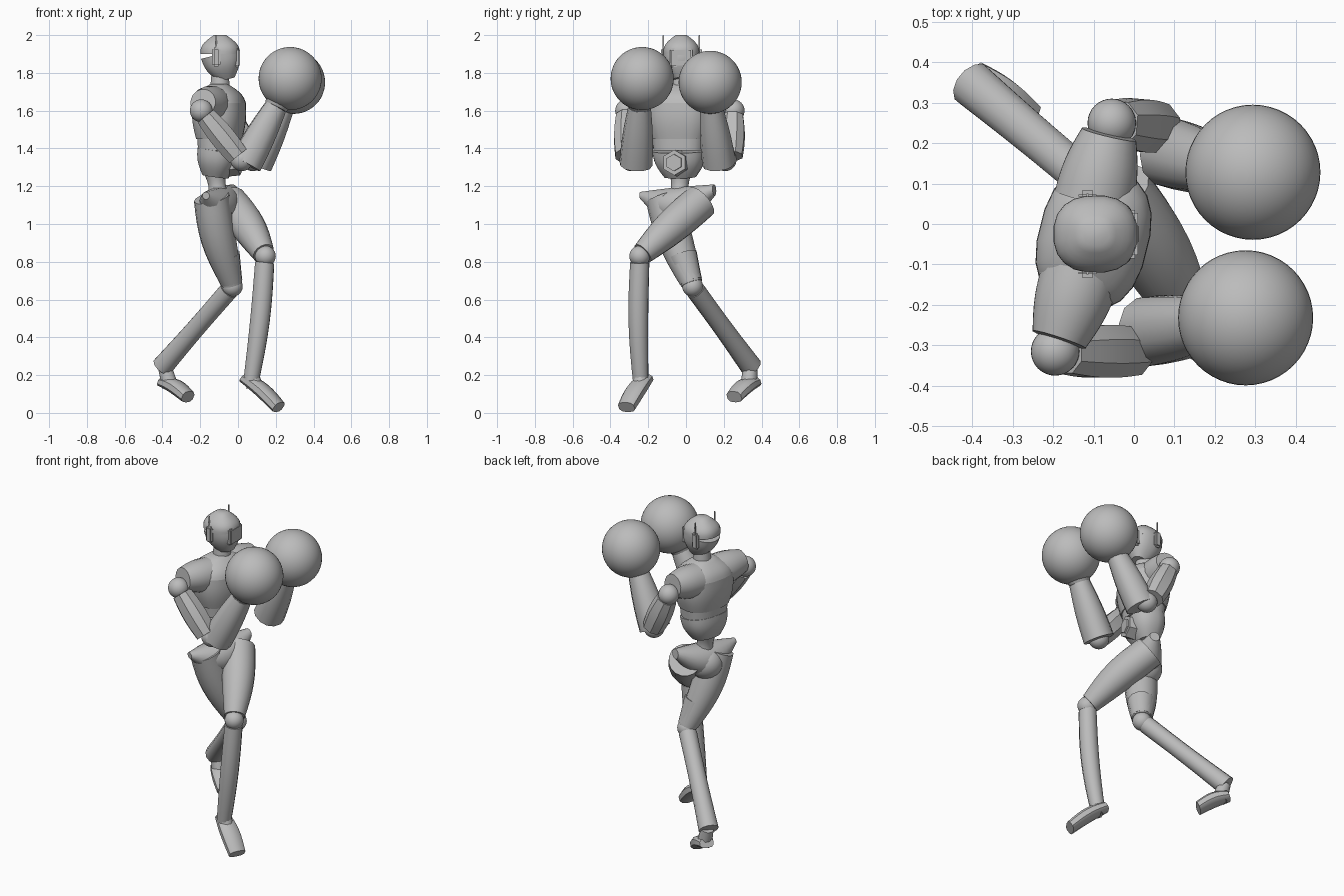
import bpy
import bmesh
from math import cos, sin, pi, copysign
from mathutils import Vector

default_cube = bpy.data.objects.get("Cube")
if default_cube:
    bpy.data.objects.remove(default_cube, do_unlink=True)

grey = bpy.data.materials.new("plain_grey")
grey.use_nodes = True
colour = (.5, .5, .5, 1)
grey.diffuse_color = colour
grey.node_tree.nodes["Principled BSDF"].inputs["Base Color"].default_value = colour

parts = []
up = Vector((0, 0, 1))
across = Vector((0, 1, 0))
chest_side = Vector((.25, 1, 0)).normalized()
chest_front = chest_side.cross(up)


def finish(name, bm):
    """Turn a bmesh into a named part."""
    bmesh.ops.recalc_face_normals(bm, faces=bm.faces)
    mesh = bpy.data.meshes.new(name)
    bm.to_mesh(mesh)
    bm.free()
    mesh.materials.append(grey)
    part = bpy.data.objects.new(name, mesh)
    bpy.context.collection.objects.link(part)
    parts.append(part)


def tube(name, start, end, start_radius, end_radius, bulge=0, depth=1,
         bow=(0, 0, 0), side=None, sides=16, box=1, steps=8):
    """Tapered limb whose middle swells by bulge and shifts by bow."""
    start, end, bow = Vector(start), Vector(end), Vector(bow)
    axis = (end - start).normalized()
    u = side or up.cross(axis)
    u = (u - axis * u.dot(axis)).normalized()
    v = axis.cross(u) * depth
    bm = bmesh.new()
    loops = []
    for step in range(steps + 1):
        t = step / steps
        swell = sin(pi * t)
        centre = start.lerp(end, t) + bow * swell
        radius = start_radius + (end_radius - start_radius) * t + bulge * swell
        loop = []
        for k in range(sides):
            angle = 2 * pi * (k + .5) / sides
            c, s = cos(angle), sin(angle)
            offset = u * copysign(abs(c) ** box, c) + v * copysign(abs(s) ** box, s)
            loop.append(bm.verts.new(centre + offset * radius))
        loops.append(loop)
    for low, high in zip(loops, loops[1:]):
        for k in range(sides):
            j = (k + 1) % sides
            bm.faces.new((low[k], low[j], high[j], high[k]))
    bm.faces.new(loops[0])
    bm.faces.new(loops[-1])
    finish(name, bm)


def ball(name, centre, radius, stretch=(1, 1, 1), detail=16):
    bm = bmesh.new()
    bmesh.ops.create_uvsphere(bm, u_segments=detail * 2, v_segments=detail, radius=radius)
    bmesh.ops.scale(bm, verts=bm.verts, vec=stretch)
    bmesh.ops.translate(bm, verts=bm.verts, vec=centre)
    finish(name, bm)


def plate(name, centre, size, bevel):
    bm = bmesh.new()
    bmesh.ops.create_cube(bm, size=1)
    bmesh.ops.scale(bm, verts=bm.verts, vec=size)
    bmesh.ops.translate(bm, verts=bm.verts, vec=centre)
    bmesh.ops.bevel(bm, geom=bm.edges[:], offset=bevel, segments=2, affect='EDGES')
    finish(name, bm)


def arm(label, chest, shoulder, elbow, cuff, wrist, glove):
    """Sleeve, shoulder ball, upper arm, flared forearm and round glove."""
    chest, shoulder, elbow, cuff, wrist, glove = map(
        Vector, (chest, shoulder, elbow, cuff, wrist, glove))
    sleeve_end = shoulder.lerp(chest, .15) + up * .04
    tube(label + "_sleeve", chest, sleeve_end, .1, .07, bulge=.008)
    ball(label + "_shoulder_joint", shoulder, .06)
    tube(label + "_upper_arm", shoulder.lerp(elbow, .12), elbow, .058, .062,
         bulge=.01, sides=8, box=.9)
    ball(label + "_elbow_joint", elbow.lerp(cuff, .5), .06)
    tube(label + "_forearm", cuff, wrist, .088, .06, bulge=.006, sides=12, box=.9)
    tube(label + "_glove_cuff", wrist, wrist.lerp(glove, .4), .06, .09)
    ball(label + "_glove", glove, .167, detail=24)


def leg(label, hip, knee, ankle, heel, toe, ankle_radius, thigh_bow, shin_bow, calf):
    """Full thigh, ball knee, slim shin with a heel spur, and a flat boxy foot."""
    hip, knee, ankle, heel, toe = map(Vector, (hip, knee, ankle, heel, toe))
    tube(label + "_thigh", hip, knee.lerp(hip, .05), .095, .06, bulge=.015, bow=thigh_bow)
    ball(label + "_knee", knee, .055)
    tube(label + "_shin", knee.lerp(ankle, .05), ankle, .052, ankle_radius,
         bulge=calf, bow=shin_bow, sides=12)
    instep = heel.lerp(toe, .3)
    tube(label + "_ankle", ankle.lerp(instep, .3) + up * .03, instep, .038, .045,
         sides=10)
    tube(label + "_foot", heel, toe, .042, .05, bulge=.01, depth=.65,
         bow=up * .015, sides=10, box=.75)


# Head, neck and headset
head = Vector((-.095, -.025, 1.9))
head_style = dict(depth=1.09, side=across, sides=20, box=.85)
tube("skull", head, head + up * .1, .096, .03, bulge=.022, **head_style)
tube("jaw", head, head + Vector((.035, 0, -.135)), .096, .04, bulge=.015, **head_style)
plate("face_shield", head + Vector((.08, 0, -.02)), (.05, .12, .1), .008)
tube("neck", head - up * .2, head - up * .07, .055, .043, side=across)
for label, direction in (("left", 1), ("right", -1)):
    ear = head + Vector((-.02, direction * .096, -.015))
    plate(label + "_earpiece", ear, (.045, .025, .1), .01)
    plate(label + "_antenna", ear + up * .07, (.008, .008, .09), .002)

# Torso, turned a little to the side and stacked in bands
middle = Vector((-.1, -.035, 1.39))
bust = middle + up * .06
collar = middle + up * .25
torso_style = dict(depth=.77, side=chest_side, sides=20, box=.8)
tube("abdomen", middle - up * .14 - chest_front * .02, middle, .085, .142,
     bulge=.015, **torso_style)
tube("rib_band", middle, bust, .137, .143, **torso_style)
tube("chest", bust, collar, .15, .175, bulge=.012, **torso_style)
tube("shoulder_yoke", collar, collar + up * .1, .175, .06, bulge=.025, **torso_style)
tube("waist", middle - up * .27, middle - up * .12 - chest_front * .02, .07, .06,
     bulge=-.018, side=across)

# Six-sided belly boss with a raised centre
belly = middle - up * .065
for name, radius, reach in (("belly_boss", .075, .115), ("belly_button", .05, .125)):
    tube(name, belly + chest_front * .04, belly + chest_front * reach,
         radius, radius * .9, sides=6, steps=1)

# Arms raised in a guard
arm("right", (-.13, -.12, 1.63), (-.195, -.315, 1.6), (0, -.315, 1.36),
    (.04, -.265, 1.32), (.2, -.245, 1.62), (.276, -.232, 1.77))
arm("left", (-.1, .06, 1.63), (-.055, .25, 1.6), (.06, .24, 1.36),
    (.095, .175, 1.32), (.235, .135, 1.61), (.294, .128, 1.75))

# Hips sagging between two raised crests
tube("pelvis", (-.17, -.24, 1.15), (-.03, .15, 1.18), .02, .03, bulge=.075,
     bow=up * -.07, steps=12)
ball("seat", (-.11, -.04, 1.08), .1, (1.05, 1, 1))

# Right leg trails behind, left leg steps forward and across
right_hip, right_knee = Vector((-.14, -.12, 1.14)), Vector((-.03, .035, .67))
leg("right", right_hip, right_knee, (-.4, .345, .245), (-.4, .365, .165),
    (-.265, .255, .085), .058, (-.015, -.01, 0), (0, 0, 0), -.004)
tube("right_knee_cuff", right_knee.lerp(right_hip, .35), right_knee.lerp(right_hip, .03),
     .08, .058, sides=12)
leg("left", (-.05, .08, 1.12), (.145, -.245, .83), (.07, -.24, .17), (.035, -.21, .185),
    (.215, -.315, .03), .042, (.01, 0, .005), (.01, -.01, 0), .006)

# Smooth shading with crisp edges
for part in parts:
    part.select_set(True)
bpy.context.view_layer.objects.active = parts[0]
bpy.ops.object.shade_smooth_by_angle(angle=.7)
